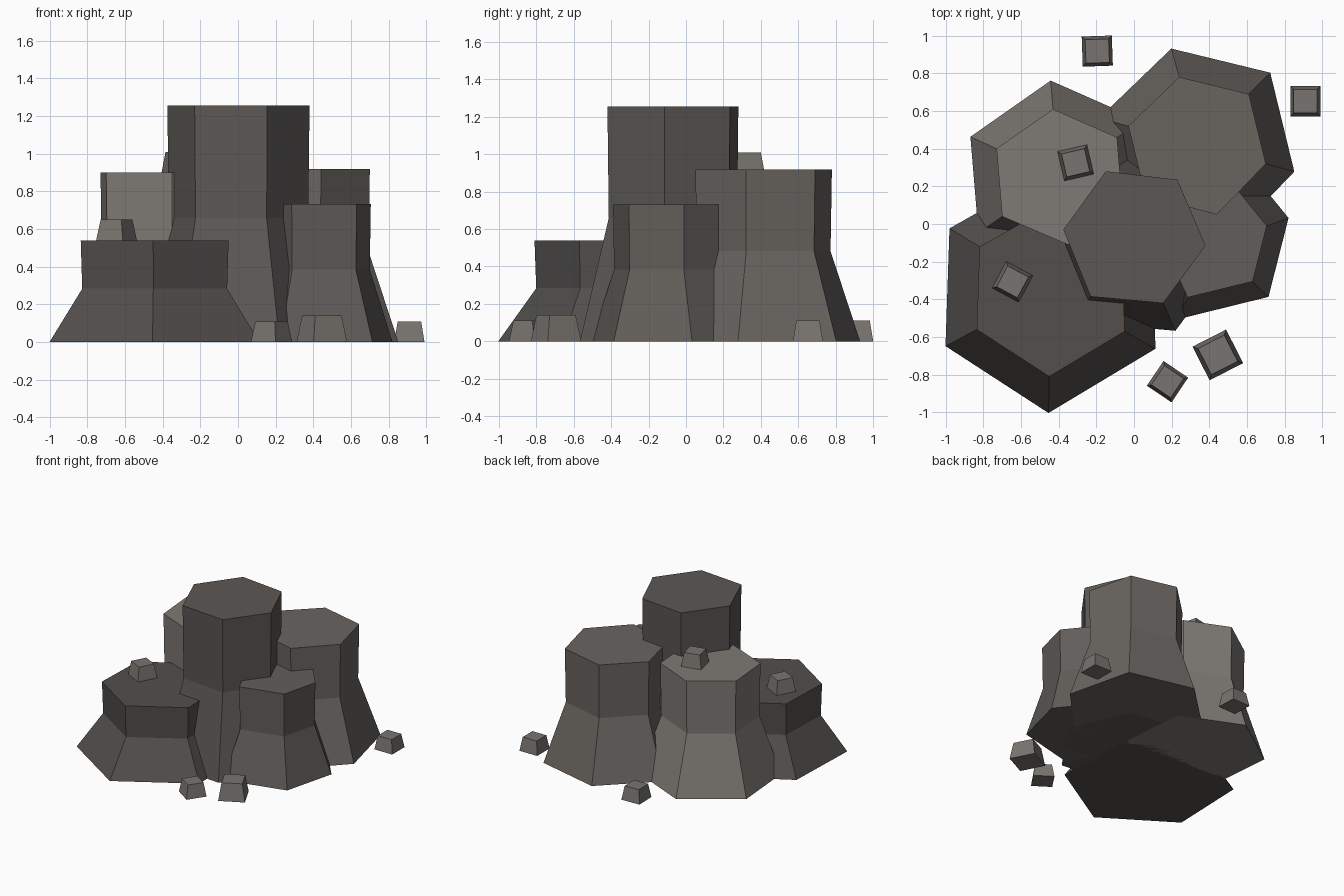
import bpy, bmesh, math
from mathutils import Vector

if "Cube" in bpy.data.objects:
    bpy.data.objects.remove(bpy.data.objects["Cube"])


def stone(name, rings, grey):
    """Closed faceted solid from stacked rings of points."""
    bm = bmesh.new()
    loops = [[bm.verts.new(p) for p in ring] for ring in rings]
    n = len(loops[0])
    for low, high in zip(loops, loops[1:]):
        for i in range(n):
            j = (i + 1) % n
            bm.faces.new((low[i], low[j], high[j], high[i]))
    bm.faces.new(loops[0][::-1])
    bm.faces.new(loops[-1])
    bmesh.ops.recalc_face_normals(bm, faces=bm.faces)
    mesh = bpy.data.meshes.new(name)
    bm.to_mesh(mesh)
    bm.free()
    mat = bpy.data.materials.new(name + "_stone")
    mat.diffuse_color = (grey, grey * 0.92, grey * 0.84, 1)
    mat.use_nodes = True
    mat.node_tree.nodes["Principled BSDF"].inputs["Base Color"].default_value = mat.diffuse_color
    mesh.materials.append(mat)
    obj = bpy.data.objects.new(name, mesh)
    bpy.context.collection.objects.link(obj)


def column(name, centre, top, height, grey):
    """Six-sided shaft whose lower half flares to a wide foot."""
    c = Vector(centre)

    def ring(scale, z):
        return [(*(c + (Vector(p) - c) * scale), z) for p in top]

    stone(name, [ring(1.42, 0), ring(0.98, height * 0.525), ring(1, height)], grey)


def rock(name, x, y, z, side, height, angle, grey=0.19):
    """Small four-sided tapered block."""
    def ring(s, h):
        r = s / math.sqrt(2)
        angles = [math.radians(angle + 45 + 90 * k) for k in range(4)]
        return [(x + r * math.cos(a), y + r * math.sin(a), h) for a in angles]

    stone(name, [ring(side, z), ring(side * 0.78, z + height)], grey)


# Basalt columns
column("tall_centre_column", (0, -0.07),
       [(-0.15, 0.28), (-0.375, -0.03), (-0.23, -0.385),
        (0.155, -0.42), (0.38, -0.115), (0.23, 0.235)], 1.255, 0.105)
column("front_left_column", (-0.44, -0.35),
       [(-0.82, -0.12), (-0.835, -0.56), (-0.45, -0.81),
        (-0.05, -0.57), (-0.06, -0.13), (-0.43, 0.1)], 0.54, 0.085)
column("back_left_column", (-0.40, 0.25),
       [(-0.43, 0.61), (-0.73, 0.40), (-0.70, 0.04),
        (-0.35, -0.11), (-0.06, 0.09), (-0.09, 0.46)], 0.9, 0.21)
column("back_right_column", (0.34, 0.42),
       [(0.24, 0.78), (-0.03, 0.52), (0.06, 0.15),
        (0.44, 0.05), (0.70, 0.32), (0.61, 0.69)], 0.918, 0.14)
column("right_column", (0.43, -0.11),
       [(0.55, 0.18), (0.27, 0.10), (0.16, -0.12),
        (0.285, -0.39), (0.63, -0.305), (0.705, -0.01)], 0.732, 0.12)

# Loose rocks on the ground
rock("back_rock", -0.195, 0.918, 0, 0.16, 0.11, 2)
rock("right_rock", 0.91, 0.652, 0, 0.16, 0.11, 0)
rock("large_front_rock", 0.445, -0.695, 0, 0.2, 0.14, 27)
rock("small_front_rock", 0.178, -0.837, 0, 0.158, 0.11, -34)

# Rocks resting on column tops
rock("back_left_top_rock", -0.31, 0.325, 0.9, 0.16, 0.11, 13)
rock("front_left_top_rock", -0.645, -0.307, 0.54, 0.16, 0.11, -28)
